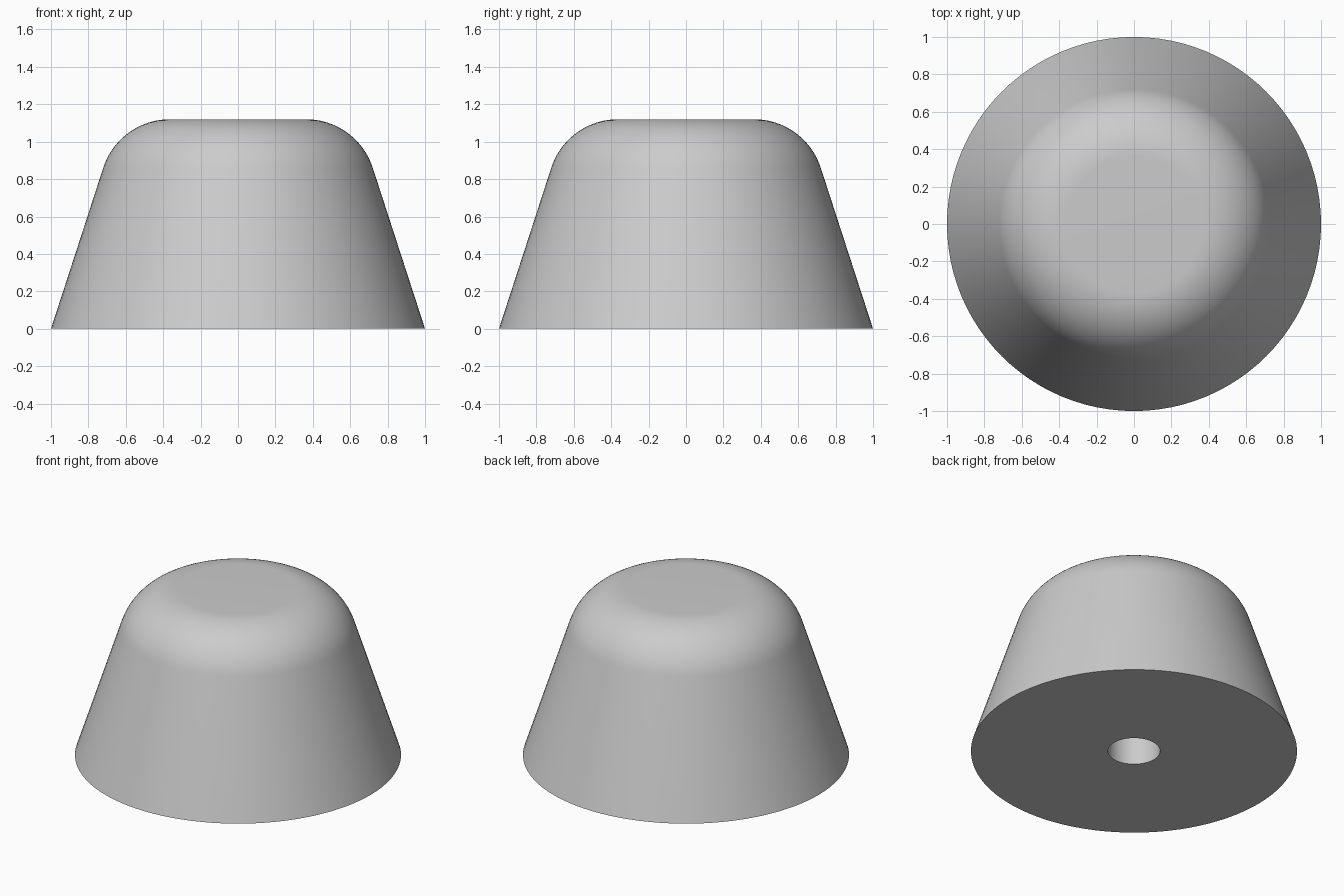
import bpy
import bmesh
from math import cos, sin, tan, radians, pi
from mathutils import Matrix

cube = bpy.data.objects.get("Cube")
if cube:
    bpy.data.objects.remove(cube, do_unlink=True)

SEGMENTS = 96
HEIGHT, BASE_R = 1.12, 1.0
DRAFT = radians(18)
FILLET = 0.375
HOLE_R, HOLE_DEPTH = 0.16, 0.7

# Plain grey material
grey = bpy.data.materials.new("light grey")
grey.use_nodes = True
colour = (0.6, 0.6, 0.6, 1)
grey.diffuse_color = colour
grey.node_tree.nodes["Principled BSDF"].inputs["Base Color"].default_value = colour

# Half profile: blind hole, flat underside, tapered wall, rounded shoulder, flat top
centre_z = HEIGHT - FILLET
tangent_z = centre_z + FILLET * sin(DRAFT)
centre_x = BASE_R - tangent_z * tan(DRAFT) - FILLET * cos(DRAFT)
profile = [(0, HOLE_DEPTH), (HOLE_R, HOLE_DEPTH), (HOLE_R, 0), (BASE_R, 0)]
STEPS = 20
for i in range(STEPS + 1):
    a = DRAFT + (pi / 2 - DRAFT) * i / STEPS
    profile.append((centre_x + FILLET * cos(a), centre_z + FILLET * sin(a)))
profile.append((0, HEIGHT))

# Revolve the profile around z
bm = bmesh.new()
verts = [bm.verts.new((x, 0, z)) for x, z in profile]
edges = [bm.edges.new(pair) for pair in zip(verts, verts[1:])]
bmesh.ops.spin(bm, geom=verts + edges, cent=(0, 0, 0), axis=(0, 0, 1),
               angle=2 * pi, steps=SEGMENTS)
bmesh.ops.remove_doubles(bm, verts=bm.verts, dist=0.0005)
bmesh.ops.recalc_face_normals(bm, faces=bm.faces)
mesh = bpy.data.meshes.new("tapered_foot")
bm.to_mesh(mesh)
bm.free()
mesh.materials.append(grey)

foot = bpy.data.objects.new("tapered_foot", mesh)
bpy.context.collection.objects.link(foot)

# Smooth wall and shoulder, crisp rims
bpy.ops.object.select_all(action="DESELECT")
foot.select_set(True)
bpy.context.view_layer.objects.active = foot
bpy.ops.object.shade_smooth_by_angle(angle=radians(30))
